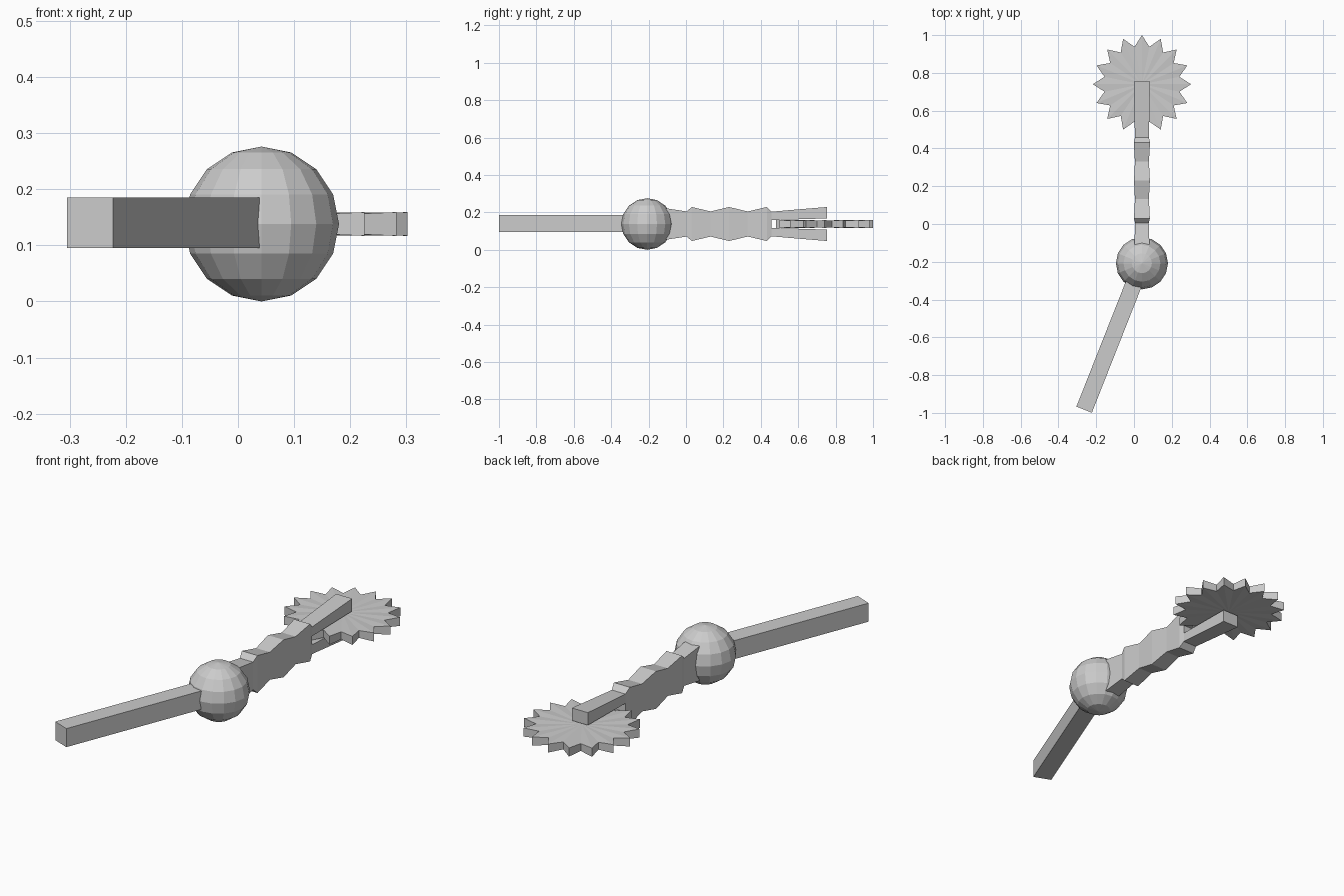
import bpy, bmesh, math
from mathutils import Vector

if "Cube" in bpy.data.objects:
    bpy.data.objects.remove(bpy.data.objects["Cube"])

CX, CZ = 0.042, 0.138          # shared axis of sphere, arm and blade
SPHERE_Y, BLADE_Y = -0.208, 0.74


def finish(name, bm):
    bmesh.ops.recalc_face_normals(bm, faces=bm.faces)
    mesh = bpy.data.meshes.new(name)
    bm.to_mesh(mesh)
    bm.free()
    obj = bpy.data.objects.new(name, mesh)
    bpy.context.collection.objects.link(obj)
    return obj


def loft(name, rings):
    """Bridge closed rings of points and cap both ends."""
    bm = bmesh.new()
    loops = [[bm.verts.new(p) for p in ring] for ring in rings]
    for a, b in zip(loops, loops[1:]):
        n = len(a)
        for i in range(n):
            j = (i + 1) % n
            bm.faces.new((a[i], a[j], b[j], b[i]))
    bm.faces.new(loops[0])
    bm.faces.new(loops[-1])
    return finish(name, bm)


def section(y, half_w, z0, z1):
    return [(CX - half_w, y, z0), (CX + half_w, y, z0),
            (CX + half_w, y, z1), (CX - half_w, y, z1)]


# Low-poly ball joint
bm = bmesh.new()
bmesh.ops.create_uvsphere(bm, u_segments=16, v_segments=8, radius=CZ)
bmesh.ops.translate(bm, verts=bm.verts, vec=(CX, SPHERE_Y, CZ))
finish("ball_joint", bm)

# Angled square handle, running from the ball to its far end
start, end = Vector((CX, SPHERE_Y, CZ + 0.002)), Vector((-0.264, -0.983, CZ + 0.002))
axis = (end - start).normalized()
side = axis.cross(Vector((0, 0, 1))) * 0.044
up = Vector((0, 0, 0.045))
loft("handle", [[c - side - up, c + side - up, c + side + up, c - side + up]
                for c in (start + axis * 0.06, end)])

# Ribbed arm: (y, half width, half height)
ribs = [(-0.115, 0.040, 0.085), (0.005, 0.036, 0.067), (0.03, 0.042, 0.091),
        (0.132, 0.037, 0.067), (0.23, 0.042, 0.091), (0.33, 0.037, 0.067),
        (0.432, 0.043, 0.091), (0.457, 0.037, 0.066)]
loft("ribbed_arm", [section(y, w, CZ - h, CZ + h) for y, w, h in ribs])

# Fork prongs above and below the blade
for name, s in (("upper_prong", 1), ("lower_prong", -1)):
    loft(name, [section(0.457, 0.037, CZ + s * 0.021, CZ + s * 0.066),
                section(0.755, 0.043, CZ + s * 0.030, CZ + s * 0.091)])

# Sixteen-toothed blade, slightly thinner at the valleys
bm = bmesh.new()
rims, hubs = [], []
for s in (1, -1):
    rim = []
    for i in range(32):
        r, h = (0.26, 0.021) if i % 2 == 0 else (0.202, 0.018)
        a = math.tau * i / 32
        rim.append(bm.verts.new((CX + r * math.cos(a), BLADE_Y + r * math.sin(a), CZ + s * h)))
    rims.append(rim)
    hubs.append(bm.verts.new((CX, BLADE_Y, CZ + s * 0.019)))
for i in range(32):
    j = (i + 1) % 32
    bm.faces.new((rims[0][i], rims[0][j], rims[1][j], rims[1][i]))
    for rim, hub in zip(rims, hubs):
        bm.faces.new((hub, rim[i], rim[j]))
finish("toothed_blade", bm)
